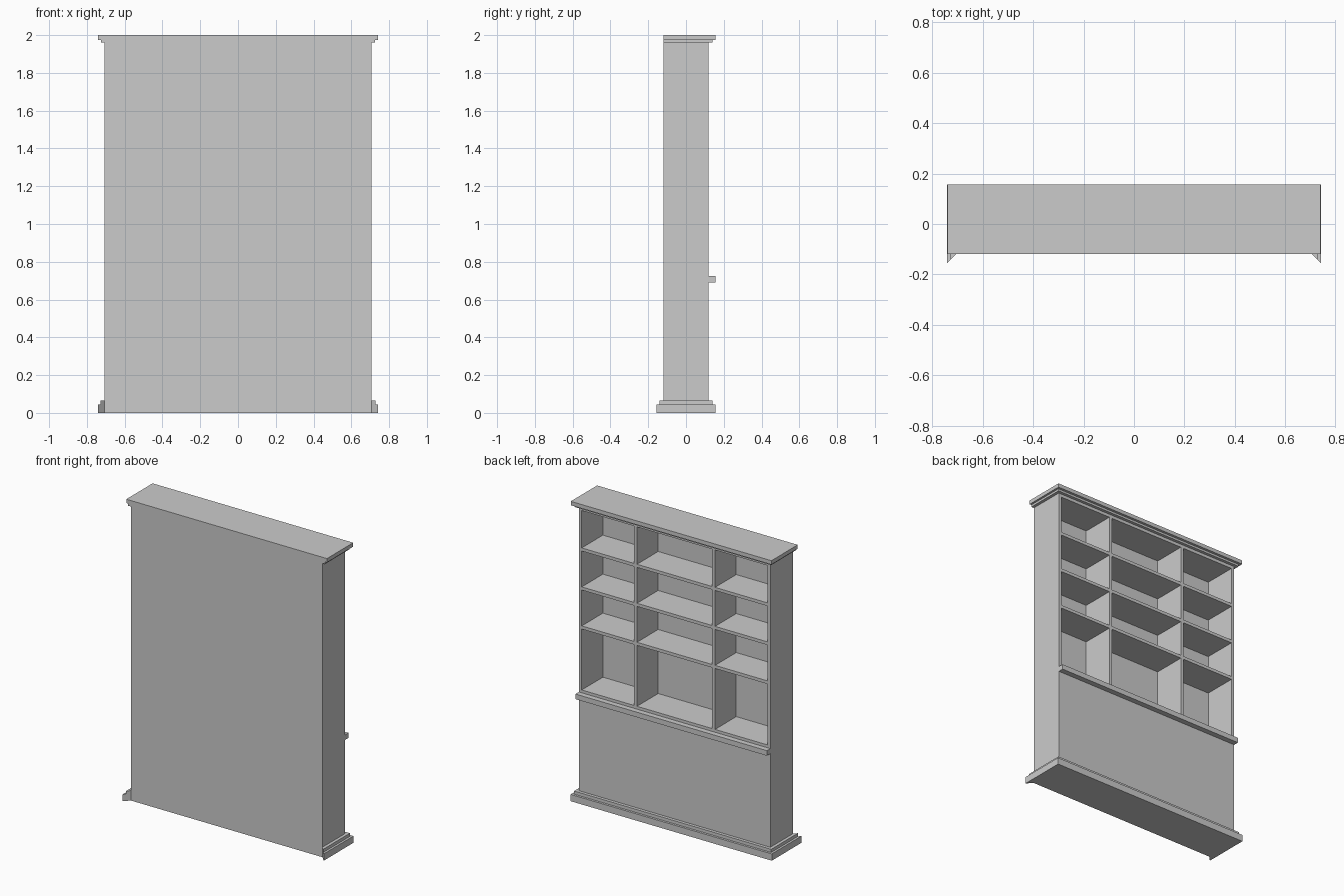
import bpy, bmesh

if "Cube" in bpy.data.objects:
    bpy.data.objects.remove(bpy.data.objects["Cube"])

W, D = 0.706, 0.12          # carcass half width and half depth
T = 0.021                   # board thickness
Z0, Z1 = 0.066, 1.96        # carcass bottom and top
BACK_IN = -0.103            # inner face of the back panel
CAB_TOP = 0.743             # top of the closed lower cabinet


def prism(name, outline, z0, z1):
    """Extrude a flat outline from z0 up to z1."""
    bm = bmesh.new()
    face = bm.faces.new([bm.verts.new((x, y, z0)) for x, y in outline])
    ext = bmesh.ops.extrude_face_region(bm, geom=[face])
    top = [v for v in ext["geom"] if isinstance(v, bmesh.types.BMVert)]
    bmesh.ops.translate(bm, verts=top, vec=(0, 0, z1 - z0))
    bmesh.ops.recalc_face_normals(bm, faces=bm.faces)
    mesh = bpy.data.meshes.new(name)
    bm.to_mesh(mesh)
    bm.free()
    obj = bpy.data.objects.new(name, mesh)
    bpy.context.collection.objects.link(obj)
    return obj


def board(name, x0, x1, y0, y1, z0, z1):
    return prism(name, [(x0, y0), (x1, y0), (x1, y1), (x0, y1)], z0, z1)


def plinth(name, d, z0, z1):
    """Base moulding with overhang d; its ends are mitred past the wall side."""
    x, y = W + d, D + d
    prism(name, [(-W, -D), (W, -D), (x, -y), (x, y), (-x, y), (-x, -y)], z0, z1)


# Stepped base moulding
plinth("plinth_lower", 0.036, 0, 0.045)
plinth("plinth_upper", 0.021, 0.045, Z0)

# Stepped cornice, flush with the wall side
board("cornice_lower", -W - 0.02, W + 0.02, -D, D + 0.02, Z1, 1.974)
board("cornice_upper", -W - 0.034, W + 0.034, -D, D + 0.037, 1.974, 2)

# Carcass: back panel, sides, closed cabinet, top board
board("back_panel", -W, W, -D, BACK_IN, Z0, Z1)
for s, side in ((-1, "left"), (1, "right")):
    a, b = sorted((s * W, s * (W - T)))
    board(side + "_side", a, b, BACK_IN, D, Z0, Z1)
board("lower_cabinet", -W + T, W - T, BACK_IN, D, Z0, CAB_TOP)
board("top_board", -W + T, W - T, BACK_IN, D, Z1 - T, Z1)

# Ledge between cabinet and shelves
board("ledge", -W, W, D, D + 0.036, 0.69, 0.724)

# Upright dividers
DIV = 0.288
for s, side in ((-1, "left"), (1, "right")):
    board(side + "_divider", s * DIV - T / 2, s * DIV + T / 2,
          BACK_IN, D, CAB_TOP, Z1 - T)

# Shelves in each of the three bays
bays = [(-W + T, -DIV - T / 2), (-DIV + T / 2, DIV - T / 2), (DIV + T / 2, W - T)]
for bay, (x0, x1) in zip(("left", "middle", "right"), bays):
    for i in range(3):
        top = 1.17 + 0.26 * i
        board(f"{bay}_shelf_{i + 1}", x0, x1, BACK_IN, D, top - T, top)
